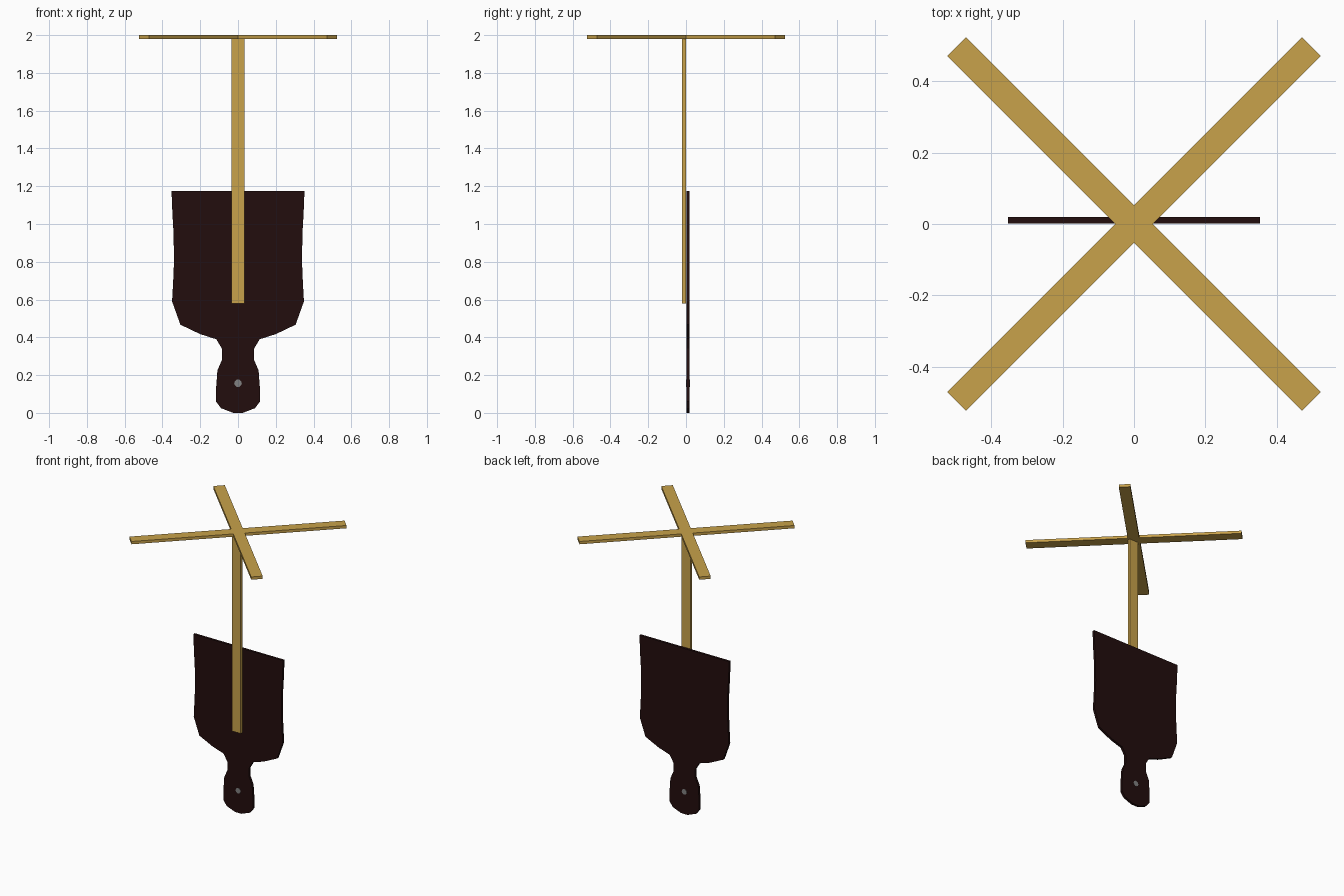
import bpy
import bmesh
import math
from mathutils import Matrix

if "Cube" in bpy.data.objects:
    bpy.data.objects.remove(bpy.data.objects["Cube"])


def material(name, rgb):
    m = bpy.data.materials.new(name)
    m.diffuse_color = (*rgb, 1)
    m.use_nodes = True
    m.node_tree.nodes["Principled BSDF"].inputs["Base Color"].default_value = m.diffuse_color
    return m


wood = material("golden wood", (0.58, 0.36, 0.07))
dark = material("dark brown", (0.016, 0.004, 0.004))
grey = material("grey", (0.22, 0.22, 0.22))


def prism(name, outline, depth, matrix, mat):
    """Extrude a flat outline by depth along local z, then place it."""
    bm = bmesh.new()
    face = bm.faces.new([bm.verts.new((x, y, 0)) for x, y in outline])
    ext = bmesh.ops.extrude_face_region(bm, geom=[face])
    verts = [v for v in ext["geom"] if isinstance(v, bmesh.types.BMVert)]
    bmesh.ops.translate(bm, vec=(0, 0, depth), verts=verts)
    bmesh.ops.transform(bm, matrix=matrix, verts=bm.verts)
    bmesh.ops.recalc_face_normals(bm, faces=bm.faces)
    mesh = bpy.data.meshes.new(name)
    bm.to_mesh(mesh)
    bm.free()
    mesh.materials.append(mat)
    obj = bpy.data.objects.new(name, mesh)
    bpy.context.collection.objects.link(obj)
    return obj


def upright(y):
    """Outline drawn in x-z, extruded towards -y from the given y."""
    return Matrix.Translation((0, y, 0)) @ Matrix.Rotation(math.pi / 2, 4, 'X')


# Paddle board: right half of the outline, mirrored
half = [(0.352, 1.174), (0.347, 1.05), (0.341, 0.95), (0.339, 0.80),
        (0.342, 0.72), (0.349, 0.59), (0.305, 0.467), (0.20, 0.417),
        (0.115, 0.39), (0.085, 0.34), (0.085, 0.28), (0.109, 0.225),
        (0.116, 0.13), (0.116, 0.06), (0.09, 0.025), (0.025, 0.0)]
prism("paddle_board", half + [(-x, z) for x, z in reversed(half)],
      0.017, upright(0.019), dark)

# Small grey disc through the handle
disc = [(0.02 * math.cos(a * math.tau / 10), 0.157 + 0.02 * math.sin(a * math.tau / 10))
        for a in range(10)]
prism("handle_disc", disc, 0.019, upright(0.02), grey)

# Post in front of the board
prism("post", [(-0.035, 0.58), (0.035, 0.58), (0.035, 1.982), (-0.035, 1.982)],
      0.021, upright(0.001), wood)

# Diagonal cross on top: one quarter of a plus sign, turned four times
w, arm = 0.0375, 0.702
quarter = [(w, w), (w, arm), (-w, arm)]
plus = []
for i in range(4):
    c, s = round(math.cos(i * math.pi / 2)), round(math.sin(i * math.pi / 2))
    plus += [(c * x - s * y, s * x + c * y) for x, y in quarter]
prism("top_cross", plus, 0.02,
      Matrix.Translation((0, 0, 1.98)) @ Matrix.Rotation(math.pi / 4, 4, 'Z'), wood)
